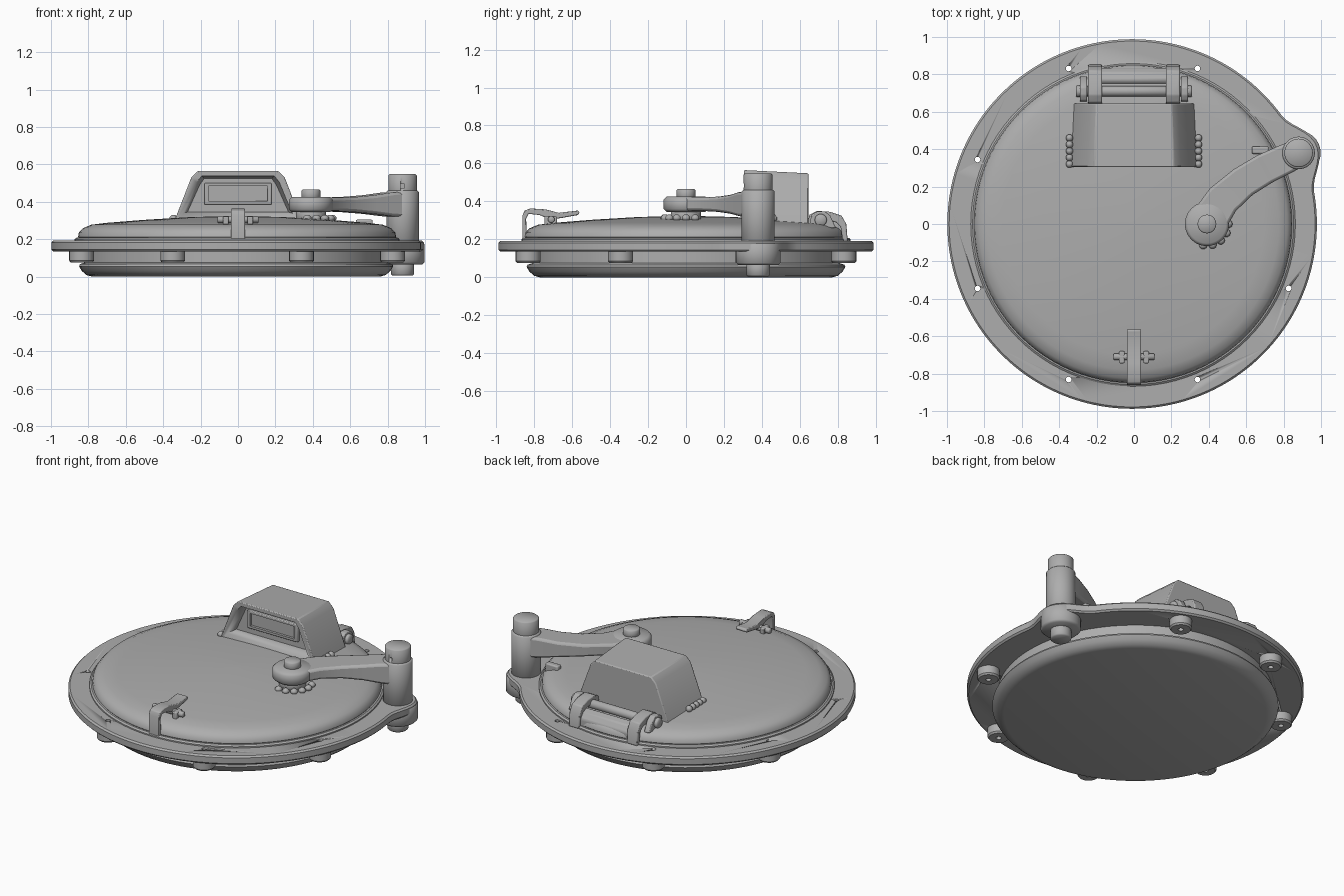
import bpy, bmesh
from math import sin, cos, pi, radians, degrees, atan2
from mathutils import Vector

if "Cube" in bpy.data.objects:
    bpy.data.objects.remove(bpy.data.objects["Cube"], do_unlink=True)

GREY = (0.42, 0.42, 0.42, 1)
metal = bpy.data.materials.new("grey metal")
metal.use_nodes = True
metal.diffuse_color = GREY
bsdf = next(n for n in metal.node_tree.nodes if n.type == 'BSDF_PRINCIPLED')
bsdf.inputs["Base Color"].default_value = GREY
bsdf.inputs["Roughness"].default_value = 0.6


def loft(name, rings, bevel=0, wrap=False, angle=35):
    """Skin closed rings of equal length; cap the ends unless wrapped."""
    bm = bmesh.new()
    loops = [[bm.verts.new(p) for p in ring] for ring in rings]
    n = len(loops[0])
    pairs = list(zip(loops, loops[1:]))
    if wrap:
        pairs.append((loops[-1], loops[0]))
    else:
        bm.faces.new(loops[0][::-1])
        bm.faces.new(loops[-1])
    for a, b in pairs:
        for i in range(n):
            j = (i + 1) % n
            bm.faces.new((a[i], a[j], b[j], b[i]))
    bmesh.ops.recalc_face_normals(bm, faces=bm.faces)
    me = bpy.data.meshes.new(name)
    bm.to_mesh(me)
    bm.free()
    ob = bpy.data.objects.new(name, me)
    bpy.context.collection.objects.link(ob)
    me.materials.append(metal)
    bpy.ops.object.select_all(action='DESELECT')
    ob.select_set(True)
    bpy.context.view_layer.objects.active = ob
    bpy.ops.object.shade_smooth_by_angle(angle=radians(angle))
    if bevel:
        mod = ob.modifiers.new("bevel", 'BEVEL')
        mod.width, mod.segments, mod.limit_method = bevel, 2, 'ANGLE'
        mod.angle_limit = radians(30)
        bpy.ops.object.modifier_apply(modifier=mod.name)
    return ob


def lathe(name, profile, centre=(0, 0, 0), axis='z', n=32, **kw):
    """Turn (radius, height) pairs around a z or x axis."""
    c = Vector(centre)
    rings = []
    for r, h in profile:
        ring = []
        for i in range(n):
            u, v = r * cos(2 * pi * i / n), r * sin(2 * pi * i / n)
            ring.append(c + Vector((u, v, h) if axis == 'z' else (h, u, v)))
        rings.append(ring)
    return loft(name, rings, **kw)


def pin(name, centre, r, h, axis='z', soft=0.01, n=32):
    """Cylinder with softened rims, starting at centre."""
    return lathe(name, [(r - soft, 0), (r, soft), (r, h - soft), (r - soft, h)],
                 centre, axis, n, angle=50)


def box(name, lo, hi, bevel=0):
    (a, b, c), (d, e, f) = lo, hi
    return loft(name, [[(a, b, z), (d, b, z), (d, e, z), (a, e, z)] for z in (c, f)], bevel)


def strip(name, path, x0, x1, bevel=0.006):
    """Extrude a (y, z) outline from x0 to x1."""
    return loft(name, [[(x, y, z) for y, z in path] for x in (x0, x1)], bevel)


def cut(target, cutter):
    cutter.hide_render = True
    mod = target.modifiers.new("cut", 'BOOLEAN')
    mod.operation, mod.object = 'DIFFERENCE', cutter
    bpy.context.view_layer.objects.active = target
    bpy.ops.object.modifier_apply(modifier=mod.name)
    bpy.data.objects.remove(cutter, do_unlink=True)


# Flange with a rounded lobe under the pivot post
POST = (0.88, 0.38)
lobe = degrees(atan2(POST[1], POST[0] + 0.01))


def flange_ring(inset, z):
    ring = []
    for i in range(180):
        d = abs((2 * i - lobe + 180) % 360 - 180)
        r = 0.988 - inset
        if d < 13:
            r += 0.093 * cos(pi / 2 * d / 13) ** 2
        ring.append((r * cos(radians(2 * i)) - 0.01, r * sin(radians(2 * i)), z))
    return ring


flange = loft("flange", [flange_ring(*p) for p in
              ((0.01, 0.135), (0, 0.145), (0, 0.182), (0.01, 0.192))])

# Bolt holes and the lugs below them
for k in range(8):
    a = radians(22.5 + 45 * k)
    x, y = 0.9 * cos(a) - 0.005, 0.9 * sin(a)
    if k == 0:
        continue
    cut(flange, pin("hole_cutter", (x, y, 0.1), 0.015, 0.2, soft=0.001, n=16))
    lathe("bolt_lug", [(0.016, 0.14), (0.016, 0.075), (0.058, 0.075), (0.066, 0.085),
                       (0.066, 0.14)], (x, y, 0), n=24, wrap=True)

# Lower drum, seal ring and domed lid
lathe("lower_drum", [(0.77, 0), (0.8, 0.008), (0.825, 0.03), (0.84, 0.055), (0.835, 0.066),
                     (0.81, 0.075), (0.81, 0.14)], (-0.01, 0, 0), n=96)
lathe("lid_seal", [(0.868, 0.185), (0.868, 0.2), (0.858, 0.208), (0.8, 0.208)],
      (-0.005, 0, 0), n=96)
lathe("lid", [(0.835, 0.19), (0.85, 0.212), (0.846, 0.235), (0.825, 0.258), (0.78, 0.277),
              (0.7, 0.287), (0.5, 0.303), (0.25, 0.318), (0.02, 0.324)],
      (-0.005, 0, 0), n=96)

# Hood with a recessed window facing the front


def hood_ring(y, base, shoulder, top, z, low=0.26):
    half = [(base, low), (shoulder, z - 0.035), (top, z)]
    pts = half + [(-x, h) for x, h in reversed(half)]
    return [(x, y, h) for x, h in pts]


hood = loft("hood", [hood_ring(0.305, 0.355, 0.25, 0.215, 0.565),
                     hood_ring(0.645, 0.33, 0.235, 0.2, 0.548)], 0.006)
cut(hood, loft("recess_cutter", [hood_ring(0.28, 0.3, 0.228, 0.2, 0.543, 0.335),
                                 hood_ring(0.37, 0.27, 0.205, 0.18, 0.525, 0.345)]))
frame = box("window_frame", (-0.18, 0.35, 0.385), (0.18, 0.38, 0.5), 0.005)
cut(frame, box("window_cutter", (-0.158, 0.3, 0.403), (0.158, 0.366, 0.484)))
for s in (-1, 1):
    for i in range(5):
        y = 0.32 + 0.035 * i
        pin("weld_bead", (s * 0.345, y, 0.29), 0.02, 0.04, soft=0.012, n=10)

# Rear hinge: straps, barrel, pivots and cross bar
strap_path = [(0.64, 0.28), (0.65, 0.33), (0.69, 0.35), (0.76, 0.345), (0.82, 0.325),
              (0.845, 0.28), (0.852, 0.19), (0.825, 0.19), (0.815, 0.265), (0.79, 0.29),
              (0.74, 0.3), (0.7, 0.27)]
for s in (-1, 1):
    a, b = sorted((s * 0.17, s * 0.245))
    strip("hinge_strap", strap_path, a, b)
    a, b = sorted((s * 0.25, s * 0.29))
    strip("hinge_ear", [(0.65, 0.26), (0.66, 0.33), (0.69, 0.348), (0.73, 0.348),
                        (0.76, 0.325), (0.79, 0.26)], a, b)
    pin("hinge_pivot", (s * 0.285 - 0.025, 0.71, 0.302), 0.032, 0.05, 'x', 0.006, 20)
pin("hinge_barrel", (-0.27, 0.71, 0.3), 0.028, 0.54, 'x', 0.005, 20)
strip("hinge_bar", [(0.75, 0.24), (0.75, 0.285), (0.77, 0.297), (0.81, 0.285),
                    (0.835, 0.25), (0.835, 0.2)], -0.18, 0.18, 0.008)

# Front latch
strip("latch_strap", [(-0.862, 0.19), (-0.862, 0.325), (-0.85, 0.352), (-0.82, 0.363),
                      (-0.74, 0.358), (-0.67, 0.34), (-0.57, 0.352), (-0.56, 0.34),
                      (-0.57, 0.328), (-0.66, 0.312), (-0.72, 0.305), (-0.77, 0.328),
                      (-0.83, 0.335), (-0.842, 0.31), (-0.84, 0.19)], -0.038, 0.038, 0.005)
pin("latch_pin", (-0.11, -0.71, 0.305), 0.018, 0.22, 'x', 0.005, 16)
for s in (-1, 1):
    x = s * 0.065
    box("latch_bracket", (x - 0.015, -0.745, 0.265), (x + 0.015, -0.68, 0.322), 0.006)

# Swing arm from the lid hub to the post: centre, half width, bottom, top
path = [(0.39, 0.0, 0.1, 0.35, 0.422), (0.475, 0.13, 0.092, 0.35, 0.422),
        (0.585, 0.225, 0.085, 0.345, 0.425), (0.7, 0.295, 0.083, 0.335, 0.435),
        (0.8, 0.342, 0.08, 0.322, 0.45), (0.88, 0.38, 0.075, 0.318, 0.453)]
rings = []
for i, (x, y, w, z0, z1) in enumerate(path):
    p, q = path[max(i - 1, 0)], path[min(i + 1, len(path) - 1)]
    t = Vector((q[0] - p[0], q[1] - p[1])).normalized() * w
    rings.append([(x - t.y, y + t.x, z0), (x + t.y, y - t.x, z0),
                  (x + t.y, y - t.x, z1), (x - t.y, y + t.x, z1)])
loft("swing_arm", rings, 0.015, angle=40)
pin("arm_hub", (0.39, 0, 0.345), 0.118, 0.08, soft=0.015, n=40)
pin("hub_foot", (0.39, 0, 0.29), 0.08, 0.07)
pin("hub_cap", (0.39, 0, 0.41), 0.05, 0.056, soft=0.006)
for i in range(6):
    a = radians(-100 + 25 * i)
    pin("hub_weld", (0.39 + 0.115 * cos(a), 0.115 * sin(a), 0.295), 0.022, 0.035,
        soft=0.012, n=10)
box("arm_stop", (0.63, 0.375, 0.24), (0.72, 0.415, 0.305), 0.008)

# Pivot post, lobe boss and lower pin
pin("post_boss", (*POST, 0.065), 0.118, 0.12, soft=0.012, n=40)
pin("post_lower_pin", (*POST, 0.005), 0.062, 0.08, soft=0.008)
pin("post_sleeve", (*POST, 0.18), 0.087, 0.28, soft=0.008, n=40)
post = pin("post_cap", (*POST, 0.4), 0.076, 0.147, soft=0.006, n=40)
cut(post, box("pin_hole_cutter", (0.87, 0.2, 0.474), (0.89, 0.35, 0.494)))
